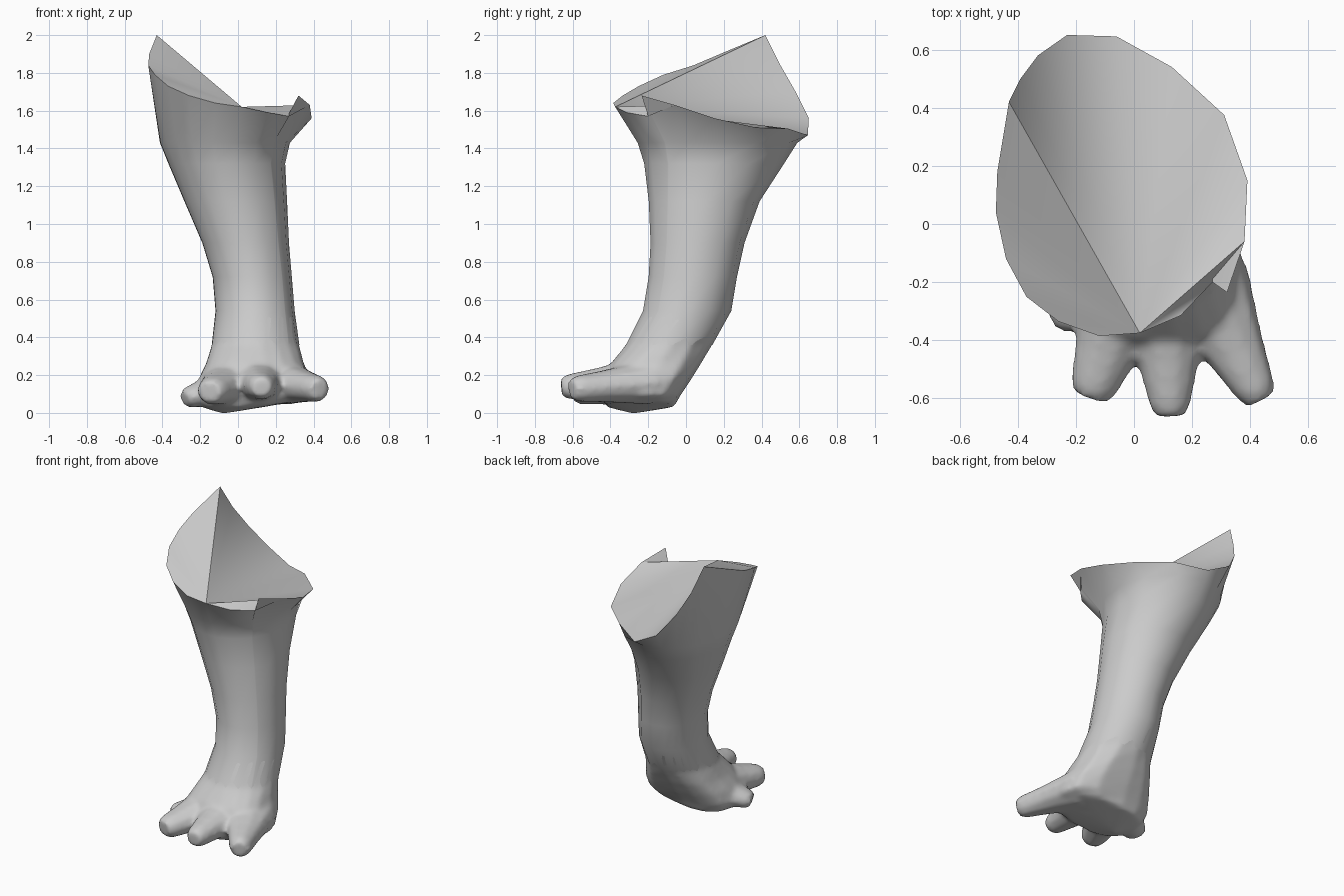
import bpy, bmesh
from math import atan2, cos, sin, tau, radians, copysign
from mathutils import Vector

cube = bpy.data.objects.get("Cube")
if cube:
    bpy.data.objects.remove(cube)

grey = bpy.data.materials.new("stone_grey")
grey.use_nodes = True
grey.diffuse_color = (0.6, 0.6, 0.6, 1)
grey.node_tree.nodes["Principled BSDF"].inputs["Base Color"].default_value = (0.6, 0.6, 0.6, 1)


def finish(bm, name, angle=50):
    """Turn a bmesh into a shaded, coloured object."""
    bmesh.ops.recalc_face_normals(bm, faces=bm.faces)
    mesh = bpy.data.meshes.new(name)
    bm.to_mesh(mesh)
    bm.free()
    mesh.materials.append(grey)
    obj = bpy.data.objects.new(name, mesh)
    bpy.context.collection.objects.link(obj)
    bpy.ops.object.select_all(action="DESELECT")
    obj.select_set(True)
    bpy.context.view_layer.objects.active = obj
    bpy.ops.object.shade_smooth_by_angle(angle=radians(angle))
    return obj


def bridge(bm, a, b):
    """Join two rings of equal length with quads."""
    n = len(a)
    for i in range(n):
        j = (i + 1) % n
        bm.faces.new((a[i], a[j], b[j], b[i]))


# Uneven cut rim, anticlockwise from the +x side
RIM = [(.39, .15, 1.56), (.31, .375, 1.51), (.13, .54, 1.505), (-.06, .645, 1.47),
       (-.23, .65, 1.56), (-.33, .58, 1.70), (-.39, .50, 1.84), (-.43, .42, 2.0),
       (-.47, .18, 1.90), (-.475, .04, 1.84), (-.44, -.12, 1.79), (-.37, -.25, 1.73),
       (-.26, -.335, 1.68), (-.12, -.385, 1.64), (.02, -.375, 1.62), (.16, -.315, 1.59),
       (.27, -.20, 1.57), (.32, -.235, 1.68), (.38, -.06, 1.63)]
FRONT, SPIKE = 14, 17
ANGLES = [atan2((y - .13) / .52, (x + .04) / .43) for x, y, z in RIM]

# Leg sections: height, x range, y range
SECTIONS = [(.03, -.19, .33, -.42, -.06), (.09, -.24, .40, -.45, -.03),
            (.18, -.21, .39, -.44, .03), (.26, -.17, .35, -.40, .08),
            (.36, -.14, .325, -.32, .14), (.54, -.12, .30, -.23, .24),
            (.72, -.135, .285, -.20, .27), (.90, -.19, .27, -.19, .31),
            (1.12, -.285, .26, -.20, .39), (1.32, -.37, .25, -.225, .52),
            (1.43, -.415, .275, -.26, .59)]


def loft(bm, sections):
    """Rounded rings joined from bottom to top; squarer near the ground."""
    rings = []
    for z, x0, x1, y0, y1 in sections:
        power = .78 if z < .3 else 1
        ring = []
        for a in ANGLES:
            c, s = (copysign(abs(f) ** power, f) for f in (cos(a), sin(a)))
            x = (x0 + x1) / 2 + (x1 - x0) / 2 * c
            y = (y0 + y1) / 2 + (y1 - y0) / 2 * s
            lift = max(0, x) * .1 if z < .05 else 0
            ring.append(bm.verts.new((x, y, z + lift)))
        rings.append(ring)
    for a, b in zip(rings, rings[1:]):
        bridge(bm, a, b)
    return rings


# Leg, from above the ankle to the rim
bm = bmesh.new()
rim = [bm.verts.new(p) for p in RIM]
bridge(bm, loft(bm, SECTIONS[4:])[-1], rim)

# Cut top: fan from the front, with a flap standing beside the notch
fan = [rim[(FRONT + k) % len(rim)] for k in range(1, len(rim))]
fan.remove(rim[SPIKE])
for a, b in zip(fan, fan[1:]):
    bm.faces.new((rim[FRONT], a, b))
bm.faces.new(rim[SPIKE - 1:SPIKE + 2])
finish(bm, "leg")


def add_toe(bm, root, end, root_size, end_size):
    """Tapered blunt toe; sizes are half width and half height."""
    root, end = Vector(root), Vector(end)
    direction = (end - root).normalized()
    side = direction.cross(Vector((0, 0, 1))).normalized()
    up = side.cross(direction)
    loops = []
    for t, swell in ((0, 1), (.55, 1), (.9, 1.1), (1, .95)):
        c = root.lerp(end, t)
        w, h = (r + (e - r) * t for r, e in zip(root_size, end_size))
        loops.append([bm.verts.new(c + side * w * swell * cos(k * tau / 10)
                                   + up * h * swell * sin(k * tau / 10)) for k in range(10)])
    for a, b in zip(loops, loops[1:]):
        bridge(bm, a, b)
    bm.faces.new(loops[0])
    bm.faces.new(loops[-1])


# Foot: sole, ankle and four toes
bm = bmesh.new()
rings = loft(bm, SECTIONS[:6])
sole = bm.verts.new((-.08, -.28, -.004))
for i, v in enumerate(rings[0]):
    bm.faces.new((v, sole, rings[0][(i + 1) % len(RIM)]))
bm.faces.new(rings[-1])
add_toe(bm, (-.03, -.24, .16), (-.15, -.595, .11), (.17, .13), (.065, .06))
add_toe(bm, (.11, -.24, .17), (.125, -.66, .135), (.17, .13), (.055, .055))
add_toe(bm, (.24, -.22, .16), (.435, -.605, .125), (.17, .12), (.055, .06))
add_toe(bm, (-.06, -.22, .14), (-.285, -.31, .075), (.16, .11), (.06, .045))
foot = finish(bm, "foot")

# Blend the toes into the foot
blend = foot.modifiers.new("blend", "REMESH")
blend.mode = "VOXEL"
blend.voxel_size = .016
blend.use_smooth_shade = True
soften = foot.modifiers.new("soften", "SMOOTH")
soften.factor = .5
soften.iterations = 6
